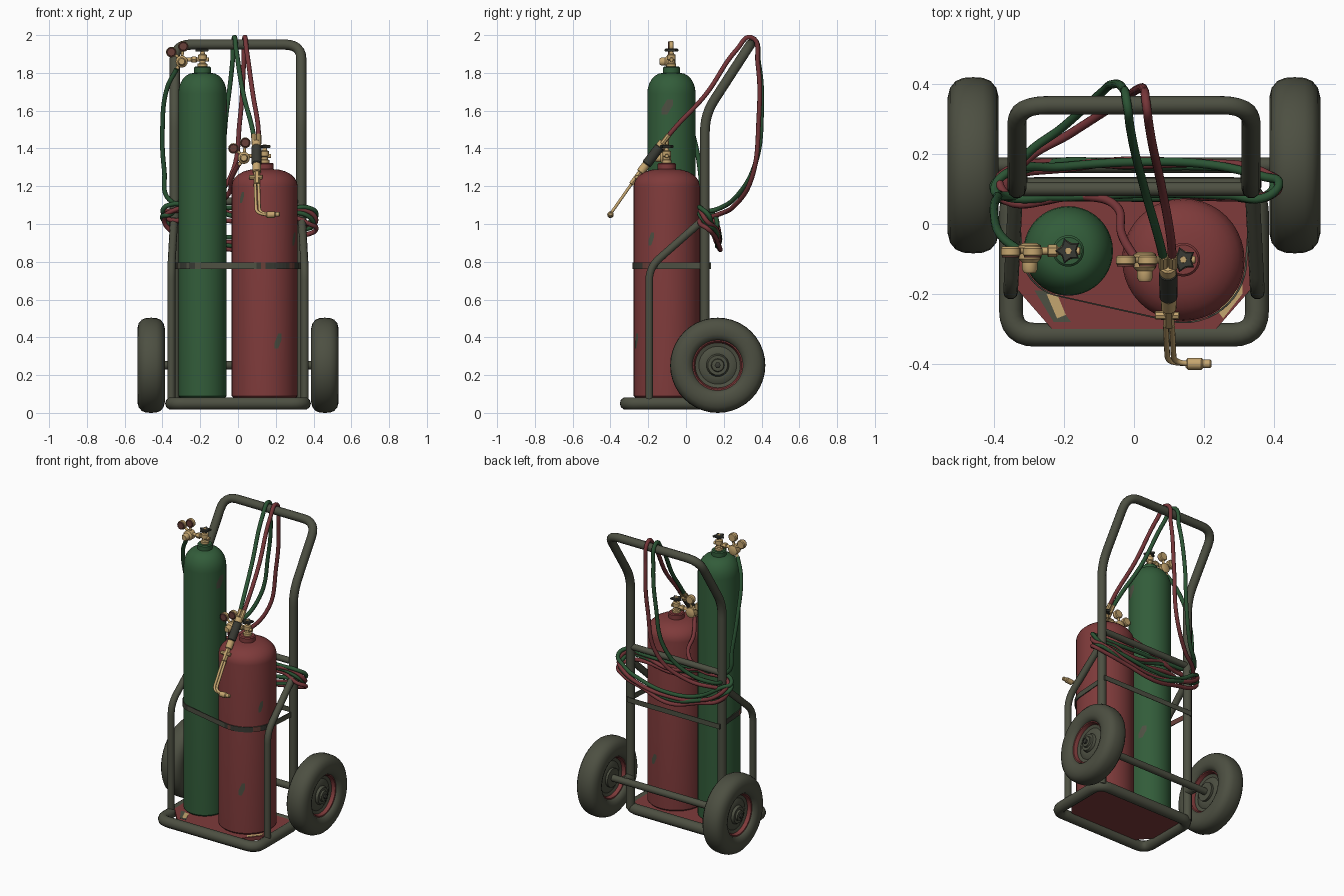
import bpy, bmesh, math, random
from mathutils import Vector, geometry

if "Cube" in bpy.data.objects:
    bpy.data.objects.remove(bpy.data.objects["Cube"])

random.seed(4)

def material(name, rgb):
    m = bpy.data.materials.new(name)
    m.diffuse_color = (*rgb, 1)
    m.use_nodes = True
    m.node_tree.nodes["Principled BSDF"].inputs["Base Color"].default_value = m.diffuse_color
    return m

OLIVE = material("olive_paint", (0.074, 0.079, 0.054))
GREEN = material("bottle_green", (0.032, 0.108, 0.042))
RED = material("faded_red", (0.21, 0.043, 0.043))
BRASS = material("brass", (0.56, 0.38, 0.16))
DARK = material("dark_grip", (0.04, 0.042, 0.033))
MAROON = material("gauge_maroon", (0.14, 0.05, 0.04))
HOSE_GREEN = material("hose_green", (0.024, 0.088, 0.034))
HOSE_RED = material("hose_red", (0.18, 0.036, 0.04))

def smooth(ob, angle=40):
    bpy.ops.object.select_all(action='DESELECT')
    ob.select_set(True)
    bpy.context.view_layer.objects.active = ob
    bpy.ops.object.shade_smooth_by_angle(angle=math.radians(angle))

def finish(bm, name, *mats):
    bmesh.ops.recalc_face_normals(bm, faces=bm.faces)
    me = bpy.data.meshes.new(name)
    bm.to_mesh(me)
    bm.free()
    ob = bpy.data.objects.new(name, me)
    bpy.context.collection.objects.link(ob)
    for m in mats:
        me.materials.append(m)
    return ob

def lathe(name, profile, mat, loc, axis=(0, 0, 1), n=24, star=1.0, closed=False):
    """Revolve (radius, height) points about an axis; star pulls in every other vertex."""
    bm = bmesh.new()
    rings = []
    for r, h in profile:
        rings.append([bm.verts.new((r * (star if k % 2 else 1) * math.cos(2 * math.pi * k / n),
                                    r * (star if k % 2 else 1) * math.sin(2 * math.pi * k / n), h))
                      for k in range(n)])
    pairs = list(zip(rings, rings[1:])) + ([(rings[-1], rings[0])] if closed else [])
    for a, b in pairs:
        for k in range(n):
            bm.faces.new((a[k], a[(k + 1) % n], b[(k + 1) % n], b[k]))
    if not closed:
        bm.faces.new(rings[0])
        bm.faces.new(rings[-1])
    ob = finish(bm, name, mat)
    ob.location = loc
    ob.rotation_mode = 'QUATERNION'
    ob.rotation_quaternion = Vector(axis).to_track_quat('Z', 'Y')
    smooth(ob)
    return ob

def rod(name, a, b, r, mat, n=16):
    a, b = Vector(a), Vector(b)
    c, L = min(r * 0.2, 0.005), (b - a).length
    return lathe(name, [(r - c, 0), (r, c), (r, L - c), (r - c, L)], mat, a, b - a, n)

def fillet(pts, f, closed=False):
    pts = [Vector(p) for p in pts]
    out, n = [], len(pts)
    for i, p in enumerate(pts):
        if not closed and i in (0, n - 1):
            out.append(p)
            continue
        a = p + (pts[i - 1] - p).normalized() * f
        b = p + (pts[(i + 1) % n] - p).normalized() * f
        for t in (0, .17, .33, .5, .67, .83, 1):
            out.append(a * (1 - t) ** 2 + p * 2 * t * (1 - t) + b * t * t)
    return out

def tube(name, pts, r, mat, closed=False, bezier=False):
    cu = bpy.data.curves.new(name, 'CURVE')
    cu.dimensions = '3D'
    cu.bevel_depth, cu.bevel_resolution = r, 3
    cu.use_fill_caps = True
    cu.resolution_u = 8
    sp = cu.splines.new('BEZIER' if bezier else 'POLY')
    store = sp.bezier_points if bezier else sp.points
    store.add(len(pts) - 1)
    for q, p in zip(store, pts):
        q.co = p if bezier else (*p, 1)
        if bezier:
            q.handle_left_type = q.handle_right_type = 'AUTO'
    sp.use_cyclic_u = closed
    cu.materials.append(mat)
    ob = bpy.data.objects.new(name, cu)
    bpy.context.collection.objects.link(ob)
    smooth_target = ob
    bpy.ops.object.select_all(action='DESELECT')
    smooth_target.select_set(True)
    bpy.context.view_layer.objects.active = ob
    bpy.ops.object.convert(target='MESH')
    smooth(bpy.context.view_layer.objects.active, 60)

def slab(name, outline, z0, z1, mat):
    bm = bmesh.new()
    low, high = [[bm.verts.new((x, y, z)) for x, y in outline] for z in (z0, z1)]
    bm.faces.new(low)
    bm.faces.new(high)
    for k in range(len(outline)):
        bm.faces.new((low[k - 1], low[k], high[k], high[k - 1]))
    return finish(bm, name, mat)

# Trolley frame
tube("base_ring", fillet([(-.352, -.317, .05), (.352, -.317, .05), (.352, .1, .05), (-.352, .1, .05)], .07, True),
     .034, OLIVE, closed=True)
slab("base_plate", [(-.34, .09), (-.34, -.18), (-.235, -.3), (.235, -.3), (.34, -.18), (.34, .09)], .055, .078, RED)
slab("worn_patch_left", [(-.25, -.2), (-.22, -.2), (-.195, -.26), (-.22, -.27)], .077, .080, BRASS)
slab("worn_patch_edge", [(-.285, -.19), (-.25, -.19), (-.18, -.28), (-.23, -.28)], .077, .0795, OLIVE)
slab("worn_patch_right", [(.255, -.27), (.31, -.2), (.31, -.17), (.24, -.25)], .077, .080, BRASS)
tube("handle_frame", fillet([(-.335, .1, .05), (-.335, .1, 1.58), (-.335, .34, 1.95), (.335, .34, 1.95),
                             (.335, .1, 1.58), (.335, .1, .05)], .09), .027, OLIVE)
for s, side in ((-1, "left"), (1, "right")):
    tube(f"side_brace_{side}", fillet([(s * .353, -.195, .05), (s * .353, -.195, .77), (s * .338, .1, 1.03)], .07),
         .021, OLIVE)
    rod(f"axle_bracket_{side}", (s * .335, .1, .252), (s * .335, .168, .252), .03, OLIVE)
rod("back_crossbar", (-.335, .1, 1.12), (.335, .1, 1.12), .02, OLIVE)
rod("axle", (-.5, .168, .252), (.5, .168, .252), .022, OLIVE)

# Wheels
half = [(.132, .045), (.142, .062), (.165, .072), (.195, .073), (.222, .066), (.241, .05), (.25, .028), (.252, .0)]
tyre = half + [(r, -h) for r, h in reversed(half[:-1])]
rim = [(.135, .048), (.127, .046), (.118, .02), (.118, -.02), (.127, -.046), (.135, -.048)]
disc = [(.06, .03), (.075, .032), (.1, .018), (.12, .024), (.12, -.024), (.1, -.018), (.075, -.032), (.06, -.03)]
for s, side in ((-1, "left"), (1, "right")):
    c, ax = (s * .46, .168, .252), (s, 0, 0)
    lathe(f"tyre_{side}", tyre, OLIVE, c, ax, 40, closed=True)
    lathe(f"rim_{side}", rim, RED, c, ax, 40, closed=True)
    lathe(f"wheel_disc_{side}", disc, OLIVE, c, ax, 40)
    lathe(f"hub_{side}", [(.06, -.045), (.06, .03), (.052, .045), (.035, .045), (.032, .056), (.02, .058)], OLIVE, c, ax, 24)
    lathe(f"axle_nut_{side}", [(.016, .05), (.016, .068), (.01, .071)], DARK, c, ax, 6)

# Gas bottles: straight body, rounded shoulder, neck collar
def bottle(name, x, y, r, shoulder, dome, neck, mat):
    prof = [(r - .012, .078), (r, .09), (r, shoulder)]
    prof += [(neck + (r - neck) * math.cos(a), shoulder + dome * math.sin(a))
             for a in [math.radians(d) for d in (15, 30, 45, 60, 75, 90)]]
    top = shoulder + dome
    prof += [(neck, top + .028), (neck - .006, top + .034)]
    lathe(name, prof, mat, (x, y, 0), n=40)
    return top + .03

# Valve, handwheel, regulator, gauges
def valve_set(tag, x, y, z):
    lathe(f"{tag}_valve", [(.026, 0), (.026, .018), (.017, .022), (.017, .035), (.023, .04), (.023, .065),
                           (.013, .07), (.009, .1)], BRASS, (x, y, z), n=14)
    lathe(f"{tag}_handwheel", [(.035, 0), (.038, .004), (.038, .011), (.032, .015)], DARK, (x, y, z + .083), n=10, star=.62)
    rz, rx = z + .04, x - .11
    rod(f"{tag}_inlet", (x + .035, y, rz), (rx, y, rz), .011, BRASS)
    rod(f"{tag}_inlet_nut", (x - .03, y, rz), (x - .06, y, rz), .018, BRASS, 6)
    lathe(f"{tag}_regulator", [(.02, -.03), (.032, -.024), (.032, .015), (.022, .025), (.022, .045), (.016, .055)],
          BRASS, (rx, y - .008, rz - .01), (0, -1, 0), 18)
    for i, (dx, dz) in enumerate(((-.055, .045), (.008, .075))):
        gx, gz = rx + dx, rz + dz - .005
        rod(f"{tag}_gauge_stem_{i}", (rx, y, rz), (gx, y, gz), .008, BRASS, 10)
        rod(f"{tag}_gauge_{i}", (gx, y + .012, gz), (gx, y - .016, gz), .028, BRASS, 20)
        rod(f"{tag}_gauge_face_{i}", (gx, y - .014, gz), (gx, y - .019, gz), .025, MAROON, 20)
    rod(f"{tag}_outlet", (rx, y, rz), (rx - .025, y, rz - .05), .01, BRASS, 10)

GB, RB = (-.188, -.077), (.141, -.102)
valve_set("tall", *GB, bottle("tall_bottle", *GB, .128, 1.69, .11, .045, GREEN))
valve_set("short", *RB, bottle("short_bottle", *RB, .175, 1.2, .09, .048, RED))

# Chipped paint: slanted patches lying on the bottles (angle, height, half width, half height)
for i, (c, r, ang, z, w, h, mat) in enumerate((
        (RB, .175, -66, .38, .02, .04, OLIVE), (RB, .175, -28, .92, .016, .035, OLIVE),
        (RB, .175, -133, 1.14, .014, .03, OLIVE), (RB, .175, 75, .4, .02, .035, OLIVE),
        (GB, .128, -10, 1.62, .03, .04, OLIVE), (GB, .128, 30, .62, .025, .04, OLIVE))):
    bm = bmesh.new()
    cols = []
    for k in range(-2, 3):
        a, lift = math.radians(ang) + k * w / 2 / r, k * h * .3
        tall = h * (1 - abs(k) * .3)
        cols.append([bm.verts.new((c[0] + (r + .0015) * math.cos(a), c[1] + (r + .0015) * math.sin(a), z + lift + e * tall))
                     for e in (-1, 1)])
    for p, q in zip(cols, cols[1:]):
        bm.faces.new((p[0], q[0], q[1], p[1]))
    finish(bm, f"paint_chip_{i}", mat)

# Strap around both bottles, with chipped paint faces
pts = [Vector((cx + r * math.cos(a * math.pi / 24), cy + r * math.sin(a * math.pi / 24)))
       for (cx, cy), r in ((GB, .13), (RB, .177)) for a in range(48)]
pts += [Vector((s * .335, .13)) for s in (-1, 1)]
hull = [pts[i] for i in geometry.convex_hull_2d(pts)]
bm = bmesh.new()
mid = Vector((0, -.08))
loops = [[bm.verts.new((*(p + (p - mid).normalized() * o), z)) for p in hull]
         for o, z in ((0, .762), (.006, .762), (.006, .795), (0, .795))]
for j in range(4):
    for k in range(len(hull)):
        f = bm.faces.new((loops[j][k - 1], loops[j][k], loops[(j + 1) % 4][k], loops[(j + 1) % 4][k - 1]))
        f.material_index = random.choice((0, 0, 0, 1, 1, 2)) if hull[k].y < 0 else 1
finish(bm, "bottle_strap", DARK, OLIVE, MAROON)

# Hoses: regulator -> loops hung on the frame -> over the handle -> torch
def coil(turns, back_first, dz):
    front = [(-.2, .085, 1.09), (.05, .082, 1.06), (.28, .085, 1.07)]
    right = [(.375, .085, 1.06), (.405, .11, 1.02), (.36, .145, .99)]
    back = [(.2, .165, .94), (0, .175, .9), (-.2, .17, .94)]
    left = [(-.36, .145, 1.02), (-.395, .11, 1.06), (-.37, .075, 1.08)]
    ring = front + right + back + left
    if back_first:
        ring = ring[::-1][1:] + ring[-1:]
    return [(x + random.uniform(-.012, .012), y + random.uniform(-.01, .01), z + dz - .035 * t + random.uniform(-.015, .015))
            for t in range(turns) for x, y, z in ring]

tube("green_hose", [(-.325, -.077, 1.82), (-.375, -.04, 1.72), (-.4, .03, 1.5), (-.39, .075, 1.28), (-.365, .08, 1.13)]
     + coil(2, False, .02)
     + [(-.33, .17, 1.08), (-.2, .28, 1.16), (-.1, .37, 1.33), (-.06, .4, 1.6), (-.03, .385, 1.85), (-.02, .345, 1.988),
        (-.01, .27, 1.925), (.03, .1, 1.68), (.07, -.04, 1.53), (.085, -.1, 1.46)], .0125, HOSE_GREEN, bezier=True)
tube("red_hose", [(.005, -.1, 1.32), (-.035, -.03, 1.24), (-.05, .05, 1.16), (-.15, .08, 1.09), (-.34, .07, 1.07)]
     + coil(2, True, -.01)
     + [(-.32, .17, 1.05), (-.18, .26, 1.1), (-.04, .35, 1.25), (.01, .385, 1.55), (.03, .38, 1.85), (.035, .345, 1.988),
        (.045, .27, 1.925), (.08, .1, 1.68), (.105, -.04, 1.53), (.11, -.1, 1.46)], .0125, HOSE_RED, bezier=True)

# Cutting torch
A, B = Vector((.097, -.1, 1.46)), Vector((.1, -.29, 1.21))
along = lambda t: A.lerp(B, t)
for s in (-1, 1):
    off = Vector((s * .013, 0, 0))
    rod(f"torch_inlet_{s}", A + off + Vector((0, .01, .013)), along(.15) + off, .014, BRASS, 8)
rod("torch_block", along(.1), along(.22), .024, BRASS)
rod("torch_grip", along(.2), along(.58), .026, DARK)
rod("torch_collar", along(.57), along(.75), .022, BRASS)
rod("torch_nozzle_nut", along(.74), B, .016, BRASS, 6)
rod("torch_knob", along(.85) - Vector((.04, 0, 0)), along(.85) + Vector((.03, 0, 0)), .012, BRASS, 8)
for i in (-1, 1):
    d = Vector((i * .009, 0, 0))
    tube(f"torch_pipe_{i}", fillet([B + d, (.105 + i * .009, -.395, 1.06), (.16, -.4, 1.05 + i * .004)], .03), .008, BRASS)
lathe("torch_tip", [(.01, 0), (.017, .006), (.017, .045), (.012, .05), (.012, .07), (.008, .074)], BRASS,
      (.148, -.4, 1.048), (1, 0, .05), 12)
